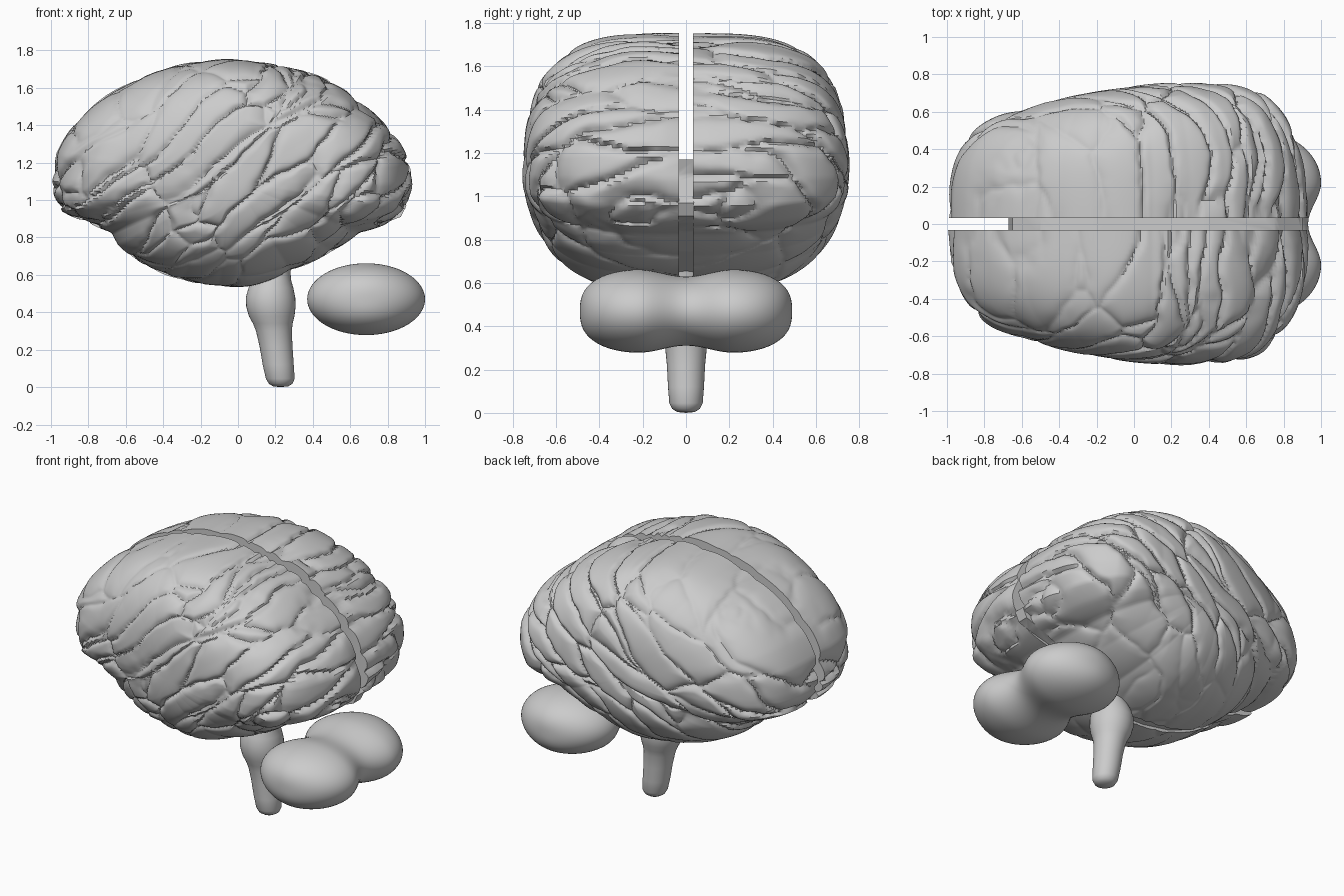
import bpy, bmesh, math
from mathutils import Vector, noise

if "Cube" in bpy.data.objects:
    bpy.data.objects.remove(bpy.data.objects["Cube"])

CX, CZ, GAP = -0.02, 1.10, 0.032

# side outline of the cerebrum (x, z), and half width along x
OUTLINE = [(-1, 1.1), (-.975, 1.25), (-.9, 1.38), (-.8, 1.485), (-.6, 1.62), (-.4, 1.7),
           (-.2, 1.74), (.1, 1.743), (.3, 1.71), (.5, 1.635), (.7, 1.5), (.85, 1.34),
           (.925, 1.2), (.94, 1.08), (.91, .95), (.8, .87), (.65, .825), (.5, .725), (.28, .625),
           (.05, .535), (-.1, .54), (-.3, .575), (-.5, .65), (-.64, .755), (-.68, .825),
           (-.8, .875), (-.95, .94), (-1, 1.04)]
WIDTH = [(-1, .7), (-.8, .67), (-.6, .64), (0, .71), (.4, .75), (.7, .82), (1, .81)]


def lerp_table(table, t):
    for (a, va), (b, vb) in zip(table, table[1:]):
        if t <= b:
            return va + (vb - va) * max(0, (t - a) / (b - a))
    return table[-1][1]


polar = sorted((math.atan2(z - CZ, x - CX), math.hypot(x - CX, z - CZ)) for x, z in OUTLINE)
polar = ([(polar[-1][0] - math.tau, polar[-1][1])] + polar
         + [(polar[0][0] + math.tau, polar[0][1])])


def shade(ob, angle):
    bpy.ops.object.select_all(action='DESELECT')
    ob.select_set(True)
    bpy.context.view_layer.objects.active = ob
    bpy.ops.object.shade_smooth_by_angle(angle=math.radians(angle))


def finish(name, bm, angle=40):
    bmesh.ops.recalc_face_normals(bm, faces=bm.faces)
    me = bpy.data.meshes.new(name)
    bm.to_mesh(me)
    bm.free()
    ob = bpy.data.objects.new(name, me)
    bpy.context.collection.objects.link(ob)
    shade(ob, angle)
    return ob


def bridge(bm, rings):
    for r0, r1 in zip(rings, rings[1:]):
        n = len(r0)
        for i in range(n):
            bm.faces.new((r0[i], r0[(i + 1) % n], r1[(i + 1) % n], r1[i]))


def fan(bm, ring, centre):
    v = bm.verts.new(centre)
    for i in range(len(ring)):
        bm.faces.new((ring[i], ring[(i + 1) % len(ring)], v))


def ramp(t):
    t = min(1, max(0, t))
    return t * t * (3 - 2 * t)


def fold_depth(p, side):
    # long slanted folds: stretched cells with cracks between them
    q = p + noise.noise_vector(p * 2.6 + Vector((side * 5, 0, 0))) * 0.07
    q += noise.noise_vector(p * 11) * 0.012
    a, b = q.x * .77 + q.z * .64, -q.x * .64 + q.z * .77
    dist, pts = noise.voronoi(Vector((a / .48, b / .145, q.y / .6 + side * 7)))
    crack = math.exp(-(dist[1] - dist[0]) / .12)
    step = abs(noise.cell(pts[0] * 9.7)) * (1 - crack)
    # calmer underside and upper front
    calm = 1 - .55 * max(ramp((.9 - p.z) / .2), ramp((.1 - p.x) / .3) * ramp((p.z - 1.15) / .2))
    return calm * (.05 * crack + .012 * step)


def hemisphere(name, side, nphi=360, nth=100):
    bm = bmesh.new()
    rings = []
    for j in range(1, nth + 1):
        s = math.sin(math.pi / 2 * j / nth)
        ring = []
        for i in range(nphi):
            phi = -math.pi + math.tau * i / nphi
            r = lerp_table(polar, phi) * s
            x, z = r * math.cos(phi), r * math.sin(phi)
            e = 2.8 + .45 * math.sin(phi)
            y = lerp_table(WIDTH, x + CX) * max(0, 1 - s ** e) ** (1 / e)
            k = 1 - fold_depth(Vector((x + CX, side * y, z + CZ)), side)
            ring.append(bm.verts.new((CX + x * k, side * (GAP + y * k), CZ + z * k)))
        rings.append(ring)
    bridge(bm, rings)
    fan(bm, rings[0], (CX, sum(v.co.y for v in rings[0]) / nphi, CZ))
    fan(bm, rings[-1], (CX, side * GAP, CZ))
    return finish(name, bm, 35)


left = hemisphere("left_hemisphere", -1)
right = hemisphere("right_hemisphere", 1)

# bridge joining the hemispheres low in the central gap
core = [(-.67, .84), (-.65, 1), (-.5, 1.11), (-.2, 1.165), (.4, 1.17), (.75, 1.1), (.9, .97),
        (.87, .91), (.78, .875), (.64, .84), (.49, .745), (.27, .645), (.05, .555), (-.1, .56),
        (-.3, .595), (-.49, .67), (-.62, .765)]
bm = bmesh.new()
rings = [[bm.verts.new((x, y, z)) for x, z in core] for y in (-.037, .037)]
bridge(bm, rings)
for ring in rings:
    bm.faces.new(ring)
cerebrum = finish("cerebrum", bm)


# cerebellum: two rounded lobes lofted along y
def lobe_scale(y):
    y = abs(y)
    if y > .22:
        return math.sqrt(max(0, 1 - ((y - .22) / .27) ** 2))
    return .89 - .11 * math.cos(math.pi * y / .22)


bm = bmesh.new()
rings = []
for j in range(1, 60):
    y = -.49 * math.cos(math.pi * j / 60)
    k = lobe_scale(y)
    ring = []
    for i in range(64):
        a = math.tau * i / 64
        ring.append(bm.verts.new((.685 + .315 * k * math.cos(a), y,
                                  .47 + .192 * k ** .75 * math.sin(a))))
    rings.append(ring)
bridge(bm, rings)
fan(bm, rings[0], (.685, -.49, .47))
fan(bm, rings[-1], (.685, .49, .47))
finish("cerebellum", bm, 60)

# brain stem: round sections (z, centre x, radius)
STEM = [(.004, .228, .04), (.018, .228, .063), (.045, .226, .077), (.12, .215, .083),
        (.22, .203, .088), (.3, .192, .096), (.34, .186, .106), (.38, .18, .122), (.43, .176, .132),
        (.48, .174, .132), (.53, .176, .12), (.575, .183, .1), (.62, .195, .086), (.67, .2, .095)]
bm = bmesh.new()
rings = [[bm.verts.new((cx + r * math.cos(math.tau * i / 40), r * math.sin(math.tau * i / 40), z))
          for i in range(40)] for z, cx, r in STEM]
bridge(bm, rings)
fan(bm, rings[0], (.228, 0, 0))
fan(bm, rings[-1], (.2, 0, .68))
finish("brain_stem", bm, 60)

# fuse both hemispheres with the bridge into one solid
bpy.context.view_layer.objects.active = cerebrum
for half in (left, right):
    mod = cerebrum.modifiers.new("fuse", 'BOOLEAN')
    mod.operation, mod.solver, mod.object = 'UNION', 'MANIFOLD', half
    bpy.ops.object.modifier_apply(modifier=mod.name)
    bpy.data.objects.remove(half)
shade(cerebrum, 35)
